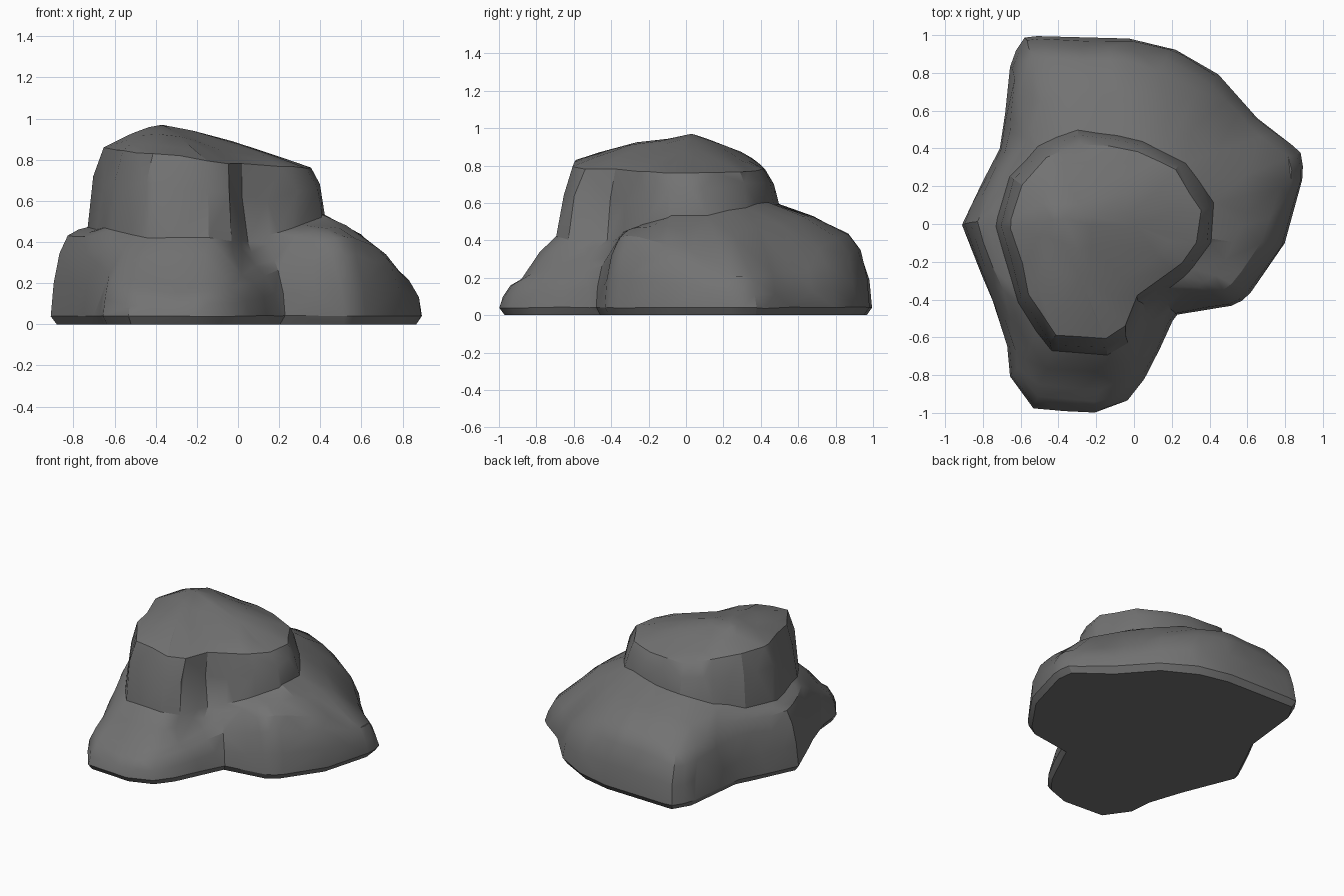
import bpy
import bmesh
import math
from mathutils import Vector, noise

cube = bpy.data.objects.get("Cube")
if cube:
    bpy.data.objects.remove(cube, do_unlink=True)

CENTRE = Vector((-0.15, -0.05, 0))
PEAK = Vector((-0.37, 0.03, 0.97))
STEPS = 96

# Ground outline: x, y, height of the lower shoulder
ground = [
    (-.91, 0, .43), (-.87, -.12, .43), (-.75, -.4, .42), (-.67, -.65, .33),
    (-.66, -.8, .27), (-.53, -.98, .2), (-.2, -1, .2), (-.04, -.94, .22),
    (.05, -.83, .24), (.15, -.63, .28), (.22, -.48, .32), (.53, -.43, .4),
    (.6, -.39, .42), (.8, -.1, .38), (.9, .27, .27), (.88, .39, .25),
    (.65, .56, .28), (.44, .8, .33), (.2, .93, .4), (-.02, .98, .43),
    (-.4, .99, .43), (-.57, 1, .38), (-.65, .88, .38), (-.68, .6, .42),
    (-.71, .4, .44), (-.84, .15, .43)]

# Upper block outline: x, y, height of its foot, height of its rim
block = [
    (-.73, 0, .48, .86), (-.66, .25, .5, .86), (-.5, .42, .55, .83),
    (-.3, .5, .59, .79), (.05, .44, .6, .78), (.27, .34, .58, .77),
    (.42, .1, .54, .76), (.41, -.1, .52, .76), (.3, -.25, .48, .77),
    (.03, -.43, .4, .78), (-.04, -.63, .42, .78), (-.15, -.69, .42, .8),
    (-.44, -.67, .42, .83), (-.62, -.42, .45, .84)]


def angle_of(p):
    return math.atan2(p[1] - CENTRE.y, p[0] - CENTRE.x) % math.tau


def sample(outline, angle):
    """Interpolate an outline's values at an angle around the centre."""
    pts = sorted(outline, key=angle_of)
    for i, b in enumerate(pts):
        a = pts[i - 1]
        span = (angle_of(b) - angle_of(a)) % math.tau
        part = (angle - angle_of(a)) % math.tau
        if part <= span:
            return [u + (v - u) * part / span for u, v in zip(a, b)]


def column(angle):
    """Points from the ground up to the top along one direction."""
    gx, gy, shoulder_z = sample(ground, angle)
    bx, by, foot_z, rim_z = sample(block, angle)
    out, foot = Vector((gx, gy, 0)), Vector((bx, by, 0))
    gap = (foot - out).length
    inset = min(0.12 / gap, 0.5)

    def shelf(t, z):
        p = out.lerp(foot, t)
        p.z = z
        return p

    def upper(scale, z):
        p = CENTRE.lerp(foot, scale)
        p.z = z
        return p

    rim = upper(0.87, rim_z)
    points = [
        shelf(min(0.03 / gap, 0.2), 0),
        shelf(0, 0.04),
        shelf(inset * 0.12, shoulder_z * 0.45),
        shelf(inset * 0.5, shoulder_z * 0.8),
        shelf(inset, shoulder_z),
        shelf((1 + inset) / 2, shoulder_z + (foot_z - shoulder_z) * 0.62),
        shelf(1, foot_z),
        upper(0.95, foot_z + (rim_z - foot_z) * 0.6),
        rim]
    for t, rise in ((0.2, 0.25), (0.5, 0.58), (0.78, 0.84)):
        p = rim.lerp(PEAK, t)
        p.z = rim.z + (PEAK.z - rim.z) * rise
        points.append(p)
    return points


# Loft the columns into one closed rock
bm = bmesh.new()
columns = []
for i in range(STEPS):
    verts = []
    for j, p in enumerate(column(math.tau * i / STEPS)):
        if j > 1:
            p += noise.noise_vector(p * 5) * 0.018
        verts.append(bm.verts.new(p))
    columns.append(verts)
peak = bm.verts.new(PEAK)
for i, col in enumerate(columns):
    after = columns[(i + 1) % STEPS]
    for j in range(len(col) - 1):
        bm.faces.new((col[j], after[j], after[j + 1], col[j + 1]))
    bm.faces.new((col[-1], after[-1], peak))
bm.faces.new([c[0] for c in reversed(columns)])
bmesh.ops.recalc_face_normals(bm, faces=bm.faces)

mesh = bpy.data.meshes.new("rock")
bm.to_mesh(mesh)
bm.free()
rock = bpy.data.objects.new("rock", mesh)
bpy.context.collection.objects.link(rock)

# Dark grey stone
stone = bpy.data.materials.new("grey stone")
stone.use_nodes = True
colour = (0.17, 0.17, 0.17, 1)
stone.diffuse_color = colour
bsdf = stone.node_tree.nodes["Principled BSDF"]
bsdf.inputs["Base Color"].default_value = colour
bsdf.inputs["Roughness"].default_value = 0.9
mesh.materials.append(stone)

# Break the surface into irregular chiselled facets
chisel = rock.modifiers.new("chisel", 'DECIMATE')
chisel.ratio = 0.28
bpy.context.view_layer.objects.active = rock
rock.select_set(True)
bpy.ops.object.modifier_apply(modifier=chisel.name)
bpy.ops.object.shade_smooth_by_angle(angle=math.radians(30))
